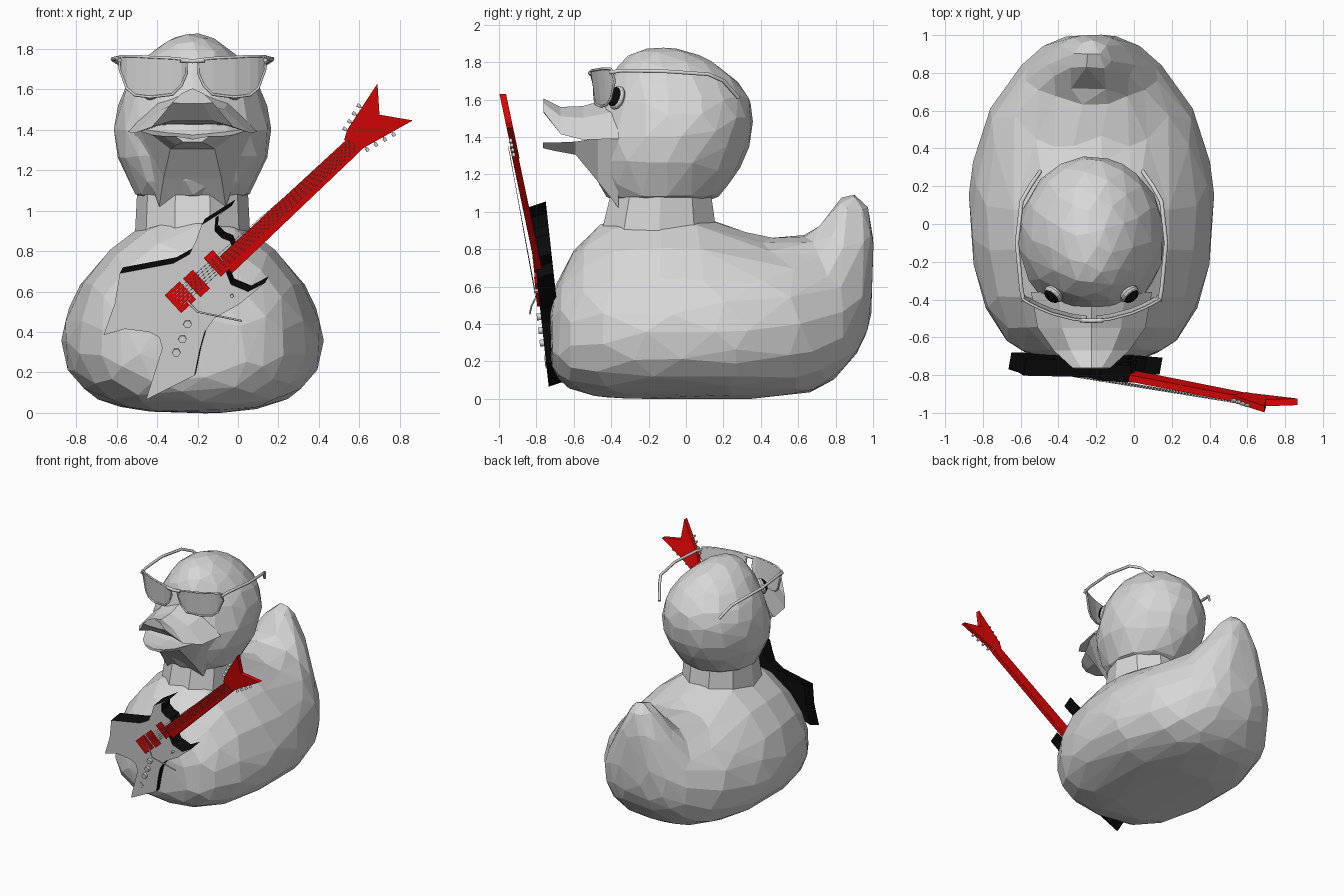
import bpy, bmesh, math
from mathutils import Vector

if "Cube" in bpy.data.objects:
    bpy.data.objects.remove(bpy.data.objects["Cube"])

CX = -0.225  # centre line of the duck


def material(name, rgb):
    m = bpy.data.materials.new(name)
    m.diffuse_color = (*rgb, 1)
    m.use_nodes = True
    m.node_tree.nodes["Principled BSDF"].inputs["Base Color"].default_value = m.diffuse_color
    return m


GREY = material("light_grey", (0.68, 0.68, 0.68))
BLACK = material("black", (0.003, 0.003, 0.003))
RED = material("red", (0.78, 0.002, 0.002))


def finish(name, bm, *mats):
    bmesh.ops.recalc_face_normals(bm, faces=bm.faces)
    me = bpy.data.meshes.new(name)
    bm.to_mesh(me)
    bm.free()
    for m in mats:
        me.materials.append(m)
    ob = bpy.data.objects.new(name, me)
    bpy.context.collection.objects.link(ob)
    return ob


def loft(name, rings, mat, facets=None):
    """Skin closed rings; facets < 1 gives irregular low-poly triangles."""
    bm = bmesh.new()
    vs = [[bm.verts.new(p) for p in r] for r in rings]
    n = len(rings[0])
    for a, b in zip(vs, vs[1:]):
        for i in range(n):
            j = (i + 1) % n
            bm.faces.new((a[i], a[j], b[j], b[i]))
    bm.faces.new(vs[0])
    bm.faces.new(vs[-1])
    ob = finish(name, bm, mat)
    if facets:
        ob.modifiers.new("round", 'SUBSURF').levels = 1
        ob.modifiers["round"].render_levels = 1
        ob.modifiers.new("facet", 'DECIMATE').ratio = facets
    return ob


def tube(name, pts, r, mat, closed=False):
    cu = bpy.data.curves.new(name, 'CURVE')
    cu.dimensions = '3D'
    cu.bevel_depth = r
    cu.bevel_resolution = 1
    cu.use_fill_caps = True
    s = cu.splines.new('POLY')
    s.points.add(len(pts) - 1)
    for p, q in zip(s.points, pts):
        p.co = (*q, 1)
    s.use_cyclic_u = closed
    cu.materials.append(mat)
    ob = bpy.data.objects.new(name, cu)
    bpy.context.collection.objects.link(ob)
    return ob


def body_y(z):   # front plane of the guitar body
    return -0.727 - 0.11 * z


def neck_y(z):   # front plane of the guitar neck
    return -0.655 - 0.21 * z


def plate(name, pts, plane, thick, mats, shift=(0, 0), lift=0):
    """Slab from an x-z outline lying on a tilted plane; last material on sides and back."""
    bm = bmesh.new()
    f = [bm.verts.new((x, plane(z) - lift, z)) for x, z in pts]
    b = [bm.verts.new((x + shift[0], plane(z) - lift + thick, z + shift[1])) for x, z in pts]
    bm.faces.new(f)
    bm.faces.new(b)
    for i in range(len(f)):
        j = (i + 1) % len(f)
        bm.faces.new((f[i], f[j], b[j], b[i]))
    for face in list(bm.faces)[1:]:
        face.material_index = len(mats) - 1
    return finish(name, bm, *mats)


# --- duck body: sections along y (y, bottom, top, widest z, half width, upper exponent)
def section(y, zb, zt, zc, hw, n, sides=18):
    pts = []
    for i in range(sides):
        a = 2 * math.pi * i / sides
        c, s = math.cos(a), math.sin(a)
        e = n if s > 0 else 3.1
        k = (abs(c) ** e + abs(s) ** e) ** (-1 / e)
        pts.append((CX + hw * k * c, y, zc + k * s * ((zt - zc) if s > 0 else (zc - zb))))
    return pts


stations = [(-.73, .20, .52, .36, .22, 2), (-.69, .10, .64, .37, .38, 1.9), (-.59, .03, .84, .38, .49, 1.75),
            (-.43, .0, .99, .39, .58, 1.65), (-.2, -.005, 1.03, .4, .635, 1.6), (.05, -.005, 1.03, .4, .66, 1.6),
            (.25, -.005, .93, .4, .65, 1.7), (.42, 0, .87, .42, .61, 1.85), (.6, .02, .87, .43, .55, 1.8),
            (.72, .05, .95, .45, .47, 1.35), (.80, .11, 1.12, .48, .41, 1.2), (.88, .19, 1.18, .5, .34, 1.2),
            (.965, .31, 1.09, .58, .23, 1.4), (1.005, .52, .93, .72, .10, 2)]
loft("duck_body", [section(*s) for s in stations], GREY, 0.19)


# --- neck and head: horizontal rings (z, front y, back y, half width)
def ring(z, yf, yb, hw, sides=14):
    return [(CX + hw * math.cos(2 * math.pi * i / sides),
             (yf + yb) / 2 + (yb - yf) / 2 * math.sin(2 * math.pi * i / sides), z) for i in range(sides)]


loft("duck_neck", [ring(*r, 10) for r in [(.76, -.52, .26, .38), (.88, -.47, .18, .285), (1.08, -.42, .15, .275)]], GREY)
head = [(1.03, -.41, .14, .26), (1.12, -.46, .22, .32), (1.25, -.53, .32, .38), (1.38, -.52, .365, .41),
        (1.5, -.48, .375, .39), (1.6, -.45, .36, .355), (1.7, -.42, .29, .29), (1.79, -.37, .18, .21),
        (1.85, -.30, .05, .12), (1.878, -.2, -.07, .04)]
loft("duck_head", [ring(*r) for r in head], GREY, 0.22)

# --- beak: arched upper half and flat lower half
upper = [(-.36, .32, 1.39, 1.62, 1.43), (-.55, .285, 1.385, 1.565, 1.44),
         (-.67, .20, 1.415, 1.56, 1.455), (-.762, .10, 1.535, 1.605, 1.54)]
loft("upper_beak", [[(CX - h, y, ze), (CX - h * .55, y, ze * .35 + zt * .65), (CX, y, zt),
                     (CX + h * .55, y, ze * .35 + zt * .65), (CX + h, y, ze),
                     (CX + h * .5, y, zu - .01), (CX - h * .5, y, zu - .01)]
                    for y, h, ze, zt, zu in upper], GREY)
lower = [(-.36, .30, 1.41, 1.02), (-.47, .26, 1.395, 1.16), (-.59, .20, 1.375, 1.305), (-.70, .145, 1.37, 1.325),
         (-.765, .085, 1.37, 1.34)]
loft("lower_beak", [[(CX - h, y, zt), (CX - h * .55, y, zb), (CX + h * .55, y, zb), (CX + h, y, zt), (CX, y, zt - .015)]
                    for y, h, zt, zb in lower], GREY)


# --- eyes: black flattened balls in grey sockets
def eye(name, side, r, depth, out, mat):
    bm = bmesh.new()
    bmesh.ops.create_uvsphere(bm, u_segments=14, v_segments=8, radius=1)
    ob = finish(name, bm, mat)
    d = Vector((side * .62, -.72, .3)).normalized()
    ob.rotation_euler = d.to_track_quat('Z', 'Y').to_euler()
    ob.scale = (r * .85, r, depth)
    ob.location = Vector((CX + side * .2, -.37, 1.61)) + d * out


# --- sunglasses: wrapped lenses, rims, bridge and temples
def wrap_y(u):
    return -.512 + .85 * u * u


columns = [(.03, 1.745, 1.68), (.055, 1.75, 1.62), (.10, 1.755, 1.575), (.21, 1.76, 1.562),
           (.285, 1.765, 1.572), (.325, 1.765, 1.605), (.36, 1.765, 1.70)]
for side, tag in ((-1, "left"), (1, "right")):
    eye(tag + "_eye_socket", side, .066, .03, 0, GREY)
    eye(tag + "_eye", side, .055, .03, .012, BLACK)
    top = [(CX + side * u, wrap_y(u), t) for u, t, b in columns]
    low = [(CX + side * u, wrap_y(u) + .02, b) for u, t, b in columns]
    bm = bmesh.new()
    tv, lv = [bm.verts.new(p) for p in top], [bm.verts.new(p) for p in low]
    for i in range(len(tv) - 1):
        bm.faces.new((tv[i], tv[i + 1], lv[i + 1], lv[i]))
    lens = finish(tag + "_lens", bm, GREY)
    lens.modifiers.new("thickness", 'SOLIDIFY').thickness = .008
    tube(tag + "_rim", top + low[::-1], .007, GREY, True)
    tube(tag + "_temple", [(CX + side * u, y, z) for u, y, z in
         [(.36, -.41, 1.745), (.372, -.34, 1.755), (.395, -.1, 1.75), (.37, .12, 1.735),
          (.325, .2, 1.70), (.27, .28, 1.61)]], .011, GREY)
tube("glasses_bridge", [(CX - .06, -.51, 1.745), (CX, -.512, 1.74), (CX + .06, -.51, 1.745)], .012, GREY)

# --- guitar body: grey face, black sides and back
outline = [(-.03, 1.025), (-.11, .965), (-.115, .90), (-.08, .865), (-.04, .85), (.0, .75), (-.06, .70), (-.035, .635),
           (.05, .60), (.135, .645), (.01, .54), (-.115, .47), (-.165, .40), (-.19, .31), (-.215, .185), (-.455, .065),
           (-.40, .24), (-.375, .32), (-.39, .375), (-.44, .40), (-.56, .415), (-.665, .385), (-.61, .54),
           (-.585, .69), (-.32, .74), (-.24, .785), (-.205, .86), (-.18, .93)]
plate("guitar_body", outline, body_y, .09, (GREY, BLACK), (.016, .03))

# --- guitar neck and forked headstock
plate("guitar_neck", [(-.09, .775), (.535, 1.35), (.595, 1.285), (-.03, .69)], neck_y, .035, (RED,), lift=.004)
plate("headstock", [(.525, 1.35), (.54, 1.40), (.69, 1.63), (.70, 1.475), (.865, 1.447), (.62, 1.31), (.595, 1.285)],
      neck_y, .035, (RED,))

# --- pickups and bridge, turned to the neck direction
A = Vector((.735, .678))   # along the neck
B = Vector((.678, -.735))  # across the neck


def block(name, cx, cz, la, lb, lift, mat):
    c = Vector((cx, cz))
    pts = [c + A * la * i / 2 + B * lb * j / 2 for i, j in ((-1, -1), (1, -1), (1, 1), (-1, 1))]
    plate(name, [tuple(p) for p in pts], body_y, lift + .01, (mat,), lift=lift)


block("neck_pickup", -.105, .74, .06, .125, .010, RED)
block("bridge_pickup", -.205, .64, .065, .125, .010, RED)
block("guitar_bridge", -.285, .572, .10, .12, .014, RED)
block("jack_plate", -.36, .20, .05, .04, .006, GREY)

# --- strings
for i in range(6):
    o = (i - 2.5)
    p, q = Vector((-.30, .56)) + B * o * .015, Vector((.575, 1.33)) + B * o * .011
    tube(f"string_{i + 1}", [(p.x, body_y(p.y) - .017, p.y), (q.x, neck_y(q.y) - .012, q.y)], .0012, GREY)

# --- knobs, switch and vibrato bar
for i, (x, z, r) in enumerate([(-.25, .44, .021), (-.275, .366, .021), (-.305, .30, .021), (-.03, .58, .009)]):
    y = body_y(z)
    tube(f"control_knob_{i + 1}", [(x, y + .005, z), (x, y - .022, z - .003)], r, GREY)
tube("vibrato_bar", [(-.25, body_y(.55) - .01, .55), (-.20, -.825, .50), (.02, -.835, .455)], .005, GREY)

# --- tuning pegs on both headstock edges
for i in range(4):
    t = i / 3
    for tag, start, step, d in (("upper", (.55, 1.39), (.07, .115), (-.022, .014)),
                                ("lower", (.625, 1.325), (.13, .075), (.014, -.022))):
        x, z = start[0] + step[0] * t, start[1] + step[1] * t
        y = neck_y(z) + .012
        tube(f"{tag}_tuner_post_{i + 1}", [(x, y, z), (x + d[0], y, z + d[1])], .004, GREY)
        tube(f"{tag}_tuner_key_{i + 1}", [(x + d[0] * .7, y, z + d[1] * .7), (x + d[0] * 1.4, y, z + d[1] * 1.4)], .010, GREY)
